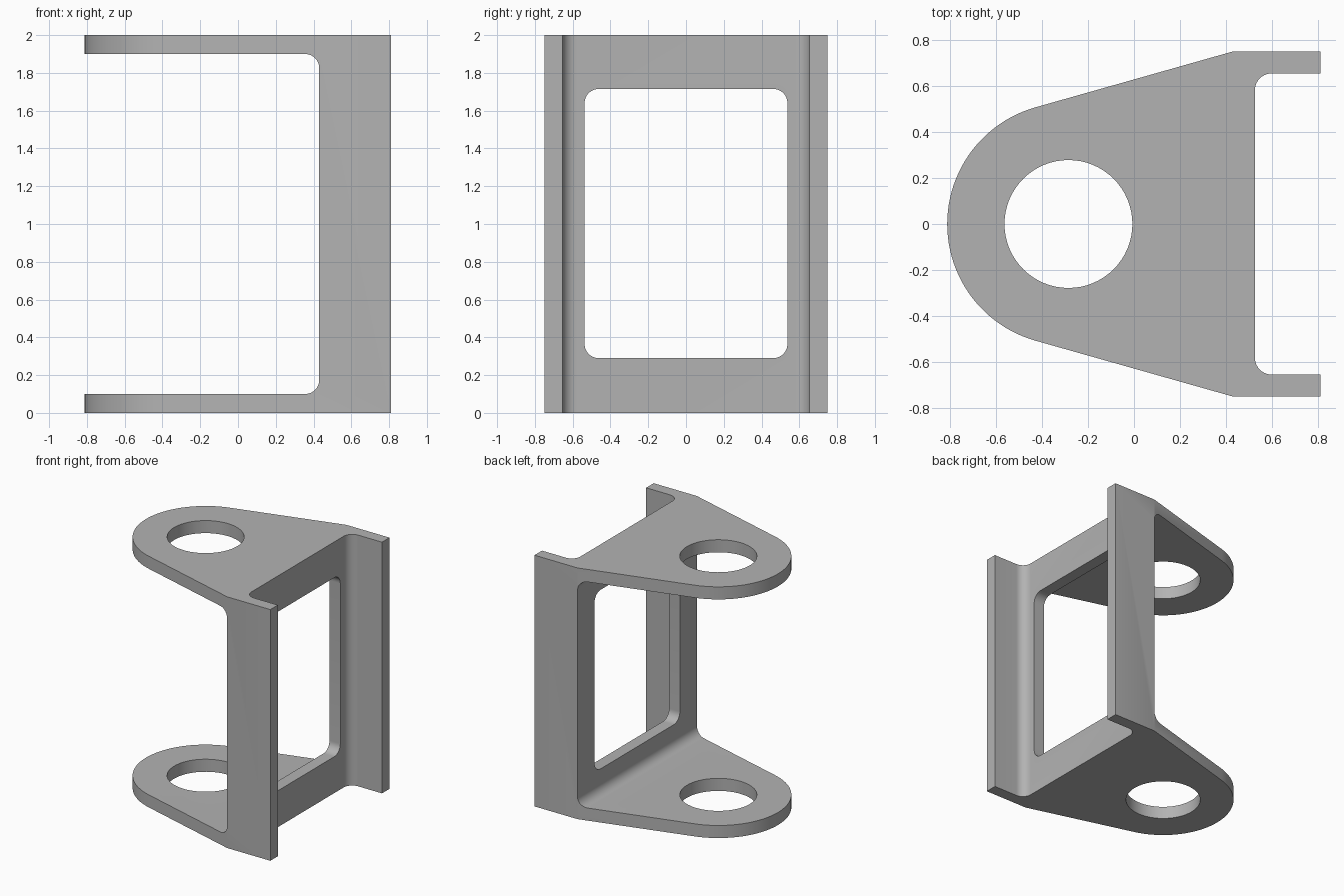
import bpy, bmesh
from math import cos, sin, pi, atan2, acos, hypot, radians
from mathutils import Vector

old = bpy.data.objects.get("Cube")
if old:
    bpy.data.objects.remove(old, do_unlink=True)

HEIGHT, HALF_W, END_X = 2.0, 0.75, 0.81
PLATE, WEB_FRONT, WEB_BACK = 0.10, 0.43, 0.525
HOLE_X, HOLE_R, NOSE_R, FILLET = -0.285, 0.278, 0.527, 0.075
FLANGE_Y = 0.655

grey = bpy.data.materials.new("plain grey")
grey.use_nodes = True
colour = (0.45, 0.45, 0.45, 1)
grey.diffuse_color = colour
grey.node_tree.nodes["Principled BSDF"].inputs["Base Color"].default_value = colour


def arc(cx, cy, r, start, end, steps):
    return [(cx + r * cos(start + (end - start) * i / steps),
             cy + r * sin(start + (end - start) * i / steps)) for i in range(steps + 1)]


def rounded_rect(x0, x1, y0, y1, r):
    pts = []
    corners = [(x1 - r, y1 - r), (x0 + r, y1 - r), (x0 + r, y0 + r), (x1 - r, y0 + r)]
    for i, (x, y) in enumerate(corners):
        pts += arc(x, y, r, i * pi / 2, (i + 1) * pi / 2, 10)
    return pts


def prism(name, points, place, sweep):
    """Extrude a closed 2D profile, mapped to 3D by place, along sweep."""
    bm = bmesh.new()
    face = bm.faces.new([bm.verts.new(place(a, b)) for a, b in points])
    result = bmesh.ops.extrude_face_region(bm, geom=[face])
    moved = [v for v in result["geom"] if isinstance(v, bmesh.types.BMVert)]
    bmesh.ops.translate(bm, verts=moved, vec=Vector(sweep))
    bmesh.ops.recalc_face_normals(bm, faces=bm.faces)
    mesh = bpy.data.meshes.new(name)
    bm.to_mesh(mesh)
    bm.free()
    mesh.materials.append(grey)
    obj = bpy.data.objects.new(name, mesh)
    bpy.context.collection.objects.link(obj)
    return obj


# Plan outline: rounded nose, tangent sides, two flanges and filleted back
dx, dy = WEB_FRONT - HOLE_X, HALF_W
tangent = atan2(dy, dx) + acos(NOSE_R / hypot(dx, dy))
outline = arc(HOLE_X, 0, NOSE_R, tangent, 2 * pi - tangent, 48)
lower = [(WEB_FRONT, -HALF_W), (END_X, -HALF_W), (END_X, -FLANGE_Y)]
lower += arc(WEB_BACK + FILLET, -FLANGE_Y + FILLET, FILLET, 1.5 * pi, pi, 10)
outline += lower + [(x, -y) for x, y in reversed(lower)]
bracket = prism("bracket", outline, lambda a, b: (a, b, 0), (0, 0, HEIGHT))

# Cutters: space between the plates, web window, round holes
cutters = [
    prism("gap_cutter", rounded_rect(-2, WEB_FRONT, PLATE, HEIGHT - PLATE, FILLET),
          lambda a, b: (a, -1, b), (0, 2, 0)),
    prism("window_cutter", rounded_rect(-0.537, 0.537, 0.29, 1.715, FILLET),
          lambda a, b: (0.2, a, b), (0.5, 0, 0)),
    prism("hole_cutter", arc(HOLE_X, 0, HOLE_R, 0, 2 * pi, 64)[:-1],
          lambda a, b: (a, b, -0.5), (0, 0, 3)),
]
bpy.ops.object.select_all(action='DESELECT')
bracket.select_set(True)
bpy.context.view_layer.objects.active = bracket
for cutter in cutters:
    cutter.hide_render = True
    mod = bracket.modifiers.new(cutter.name, 'BOOLEAN')
    mod.operation = 'DIFFERENCE'
    mod.solver = 'EXACT'
    mod.object = cutter
    bpy.ops.object.modifier_apply(modifier=mod.name)
    bpy.data.objects.remove(cutter, do_unlink=True)

# Smooth fillets and curved walls, crisp edges elsewhere
bpy.ops.object.shade_smooth_by_angle(angle=radians(30))
